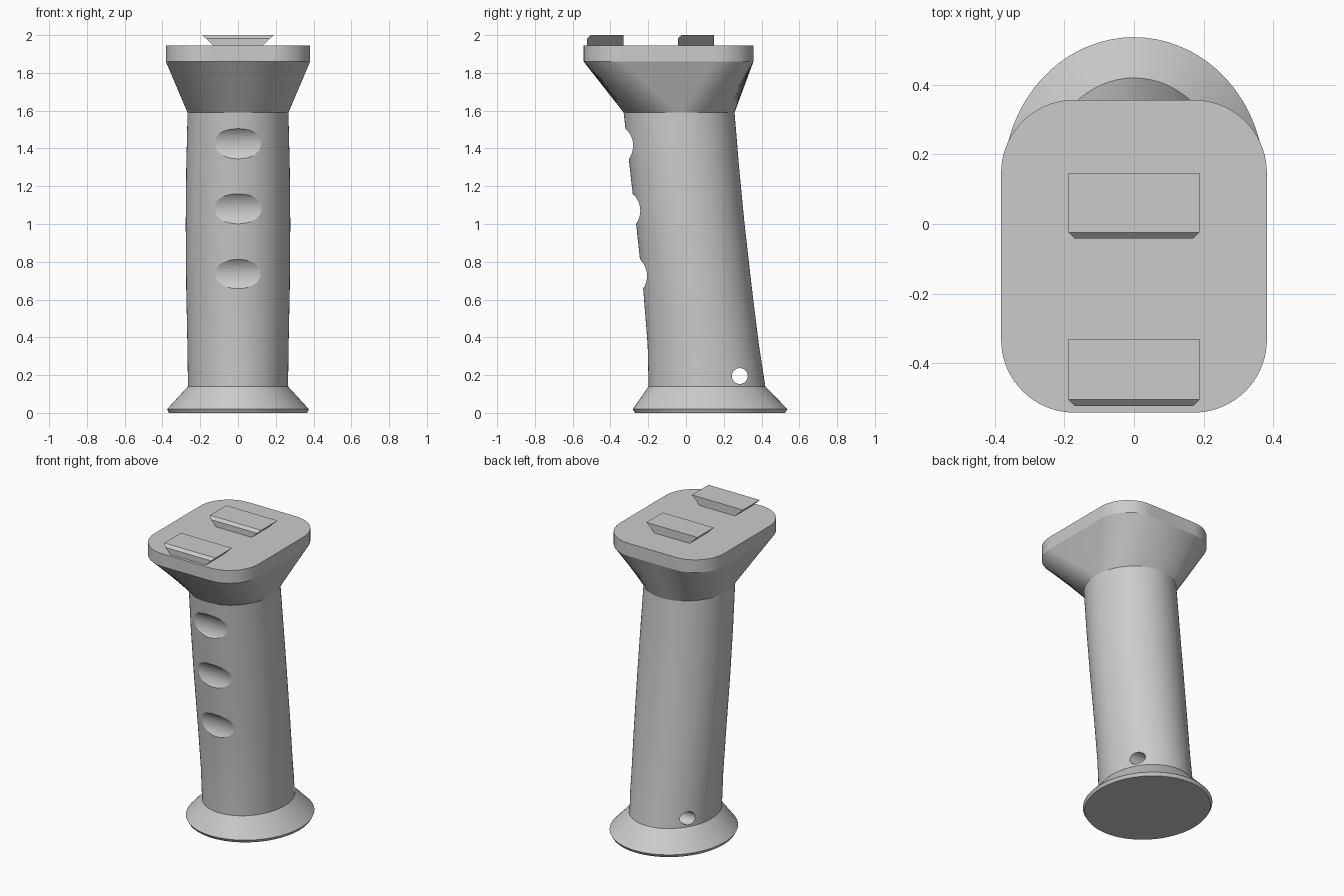
import bpy, bmesh, math
from math import radians, cos, sin, pi

scene = bpy.context.scene
if "Cube" in scene.objects:
    bpy.data.objects.remove(scene.objects["Cube"], do_unlink=True)

grey = bpy.data.materials.new("plain grey")
grey.use_nodes = True
COLOUR = (0.6, 0.6, 0.6, 1)
grey.diffuse_color = COLOUR
grey.node_tree.nodes["Principled BSDF"].inputs["Base Color"].default_value = COLOUR


def finish(name, bm):
    bmesh.ops.recalc_face_normals(bm, faces=bm.faces)
    mesh = bpy.data.meshes.new(name)
    bm.to_mesh(mesh)
    bm.free()
    mesh.materials.append(grey)
    obj = bpy.data.objects.new(name, mesh)
    scene.collection.objects.link(obj)
    return obj


def loft(name, rings):
    """Skin a stack of closed rings and cap both ends."""
    bm = bmesh.new()
    loops = [[bm.verts.new(p) for p in ring] for ring in rings]
    for a, b in zip(loops, loops[1:]):
        for i in range(len(a)):
            j = (i + 1) % len(a)
            bm.faces.new((a[i], a[j], b[j], b[i]))
    bm.faces.new(loops[0][::-1])
    bm.faces.new(loops[-1])
    return finish(name, bm)


# Matching points for one quadrant: share of the rounded corner, share of the flat end
CORNER, FLAT = 18, 6
quadrant = [(i / CORNER, 0) for i in range(CORNER + 1)]
quadrant += [(1, i / FLAT) for i in range(1, FLAT + 1)]
MIRRORS = [(1, 1), (-1, 1), (-1, -1), (1, -1)]


def ring(point, z, y0, y1):
    pts = []
    for k, (sx, sy) in enumerate(MIRRORS):
        row = [point(c, f) for c, f in quadrant]
        if k % 2:
            row = row[::-1][1:]
        elif k == 2:
            row = row[:-1]
        else:
            row = row[:]
        if k == 2:
            row = [point(c, f) for c, f in quadrant]
        if k == 3:
            row = row[:]
        pts += [(sx * x, (y0 + y1) / 2 + sy * y, z) for x, y in row]
    return pts


def oval(z, y0, y1, half_x):
    def point(c, f):
        a = radians(1 + 59 * c + 30 * f)
        return half_x * cos(a), (y1 - y0) / 2 * sin(a)
    return ring(point, z, y0, y1)


def rounded_box(z, y0, y1, half_x, r):
    def point(c, f):
        a = c * pi / 2
        return (half_x - r + r * cos(a)) * (1 - f), (y1 - y0) / 2 - r + r * sin(a)
    return ring(point, z, y0, y1)


# Body: foot, flared skirt, leaning grip, widening neck and top plate
sections = [
    (0, -0.27, 0.525, 0.365), (0.02, -0.282, 0.537, 0.375),
    (0.14, -0.198, 0.42, 0.265), (0.36, -0.203, 0.386, 0.268),
    (0.65, -0.226, 0.35, 0.274), (1.0, -0.264, 0.31, 0.277),
    (1.3, -0.298, 0.281, 0.274), (1.59, -0.33, 0.257, 0.267),
]
rings = [oval(*s) for s in sections]
rings += [rounded_box(z, -0.542, 0.357, 0.382, 0.21) for z in (1.86, 1.945)]
body = loft("grip_body", rings)


def cut_across(y, z, r):
    """Cut a round channel through the body, running side to side."""
    circle = [(y + r * cos(a), z + r * sin(a))
              for a in (2 * pi * i / 64 for i in range(64))]
    cutter = loft("channel_cutter", [[(x, *p) for p in circle] for x in (-0.6, 0.6)])
    cutter.hide_render = True
    mod = body.modifiers.new("channel", 'BOOLEAN')
    mod.operation, mod.solver, mod.object = 'DIFFERENCE', 'EXACT', cutter
    bpy.context.view_layer.objects.active = body
    bpy.ops.object.modifier_apply(modifier=mod.name)
    bpy.data.objects.remove(cutter, do_unlink=True)


# Three finger grooves and the strap hole
FINGER_R = 0.12
for z, deepest in ((1.415, -0.28), (1.07, -0.242), (0.725, -0.206)):
    cut_across(deepest - FINGER_R, z, FINGER_R)
cut_across(0.285, 0.195, 0.042)

bpy.ops.object.select_all(action='DESELECT')
body.select_set(True)
bpy.context.view_layer.objects.active = body
bpy.ops.object.shade_smooth_by_angle(angle=radians(18))


# Dovetail lugs with a chamfered front top edge
def lug(name, front, back):
    def slice_at(y, top, half):
        return [(-0.128, y, 1.943), (0.128, y, 1.943), (half, y, top), (-half, y, top)]
    loft(name, [slice_at(front, 1.983, 0.17), slice_at(front + 0.018, 2, 0.188),
                slice_at(back, 2, 0.188)])


lug("front_lug", -0.523, -0.33)
lug("rear_lug", -0.042, 0.147)
